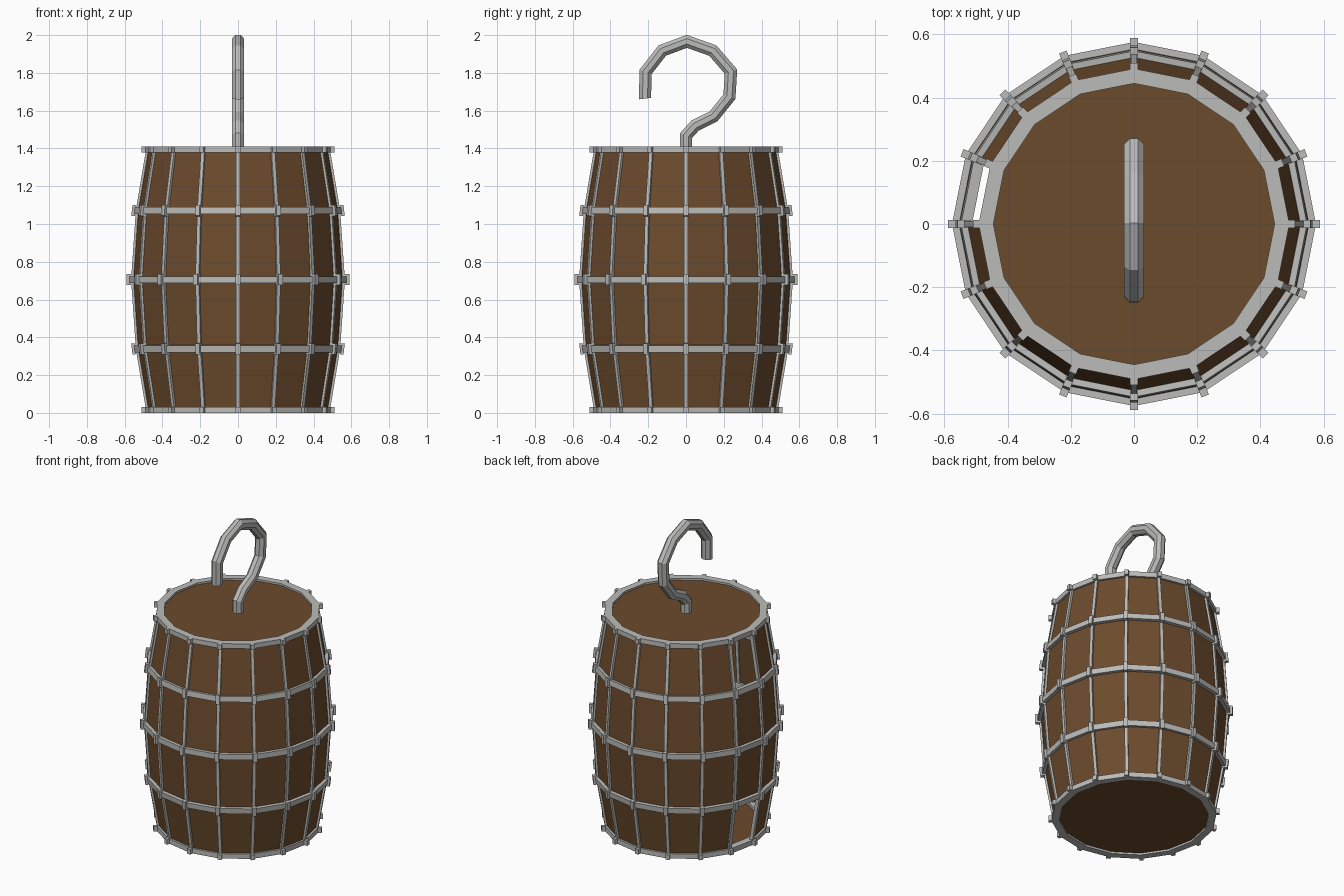
import bpy, bmesh, math
from mathutils import Vector

if "Cube" in bpy.data.objects:
    bpy.data.objects.remove(bpy.data.objects["Cube"])

N = 16
LEVELS = [(0.475, 0.01), (0.53, 0.34), (0.555, 0.705), (0.53, 1.07), (0.475, 1.40)]


def material(name, rgb):
    m = bpy.data.materials.new(name)
    m.diffuse_color = (*rgb, 1)
    m.use_nodes = True
    m.node_tree.nodes["Principled BSDF"].inputs["Base Color"].default_value = m.diffuse_color
    return m


WOOD = material("brown wood", (0.15, 0.070, 0.026))
METAL = material("grey metal", (0.50, 0.50, 0.49))


def finish(name, bm, mat, fix=True):
    if fix:
        bmesh.ops.recalc_face_normals(bm, faces=bm.faces)
    me = bpy.data.meshes.new(name)
    bm.to_mesh(me)
    bm.free()
    me.materials.append(mat)
    ob = bpy.data.objects.new(name, me)
    bpy.context.collection.objects.link(ob)
    return ob


def polar(r, i, z, side=0.0):
    a = 2 * math.pi * i / N
    return Vector((r * math.cos(a) - side * math.sin(a),
                   r * math.sin(a) + side * math.cos(a), z))


def hoop(bm, profile):
    """Revolve a closed (r, z) profile in N flat sides."""
    rings = [[bm.verts.new(polar(r, i, z)) for r, z in profile] for i in range(N)]
    k = len(profile)
    for i in range(N):
        a, b = rings[i], rings[(i + 1) % N]
        for j in range(k):
            bm.faces.new((a[j], b[j], b[(j + 1) % k], a[(j + 1) % k]))


def plate(bm, profile, i, width):
    """Extrude a closed (r, z) profile sideways at barrel corner i."""
    a = [bm.verts.new(polar(r, i, z, -width / 2)) for r, z in profile]
    b = [bm.verts.new(polar(r, i, z, width / 2)) for r, z in profile]
    bm.faces.new(a)
    bm.faces.new(b[::-1])
    k = len(a)
    for j in range(k):
        bm.faces.new((a[j], b[j], b[(j + 1) % k], a[(j + 1) % k]))


def tilted_rect(r0, r1, z, h, slope):
    """Rectangle whose long side follows the barrel wall."""
    rm = (r0 + r1) / 2
    c, s = math.cos(slope), math.sin(slope)
    w = (r1 - r0) / 2
    return [(rm + u * c - v * s, z + u * s + v * c)
            for u, v in ((-w, -h / 2), (w, -h / 2), (w, h / 2), (-w, h / 2))]


# Wooden staves, with one panel missing in the top and bottom rows
bm = bmesh.new()
grid = [[bm.verts.new(polar(r, i, z)) for i in range(N)] for r, z in LEVELS]
for l in range(4):
    for i in range(N):
        if i == 7 and l in (0, 3):
            continue
        j = (i + 1) % N
        bm.faces.new((grid[l][i], grid[l][j], grid[l + 1][j], grid[l + 1][i]))
finish("barrel_staves", bm, WOOD, fix=False)

# Lid and base
for name, z, order in (("barrel_lid", 1.398, 1), ("barrel_base", 0.012, -1)):
    bm = bmesh.new()
    bm.faces.new([bm.verts.new(polar(0.47, i, z)) for i in range(N)][::order])
    finish(name, bm, WOOD, fix=False)

# Metal hoops
RECTS = [(0.445, 0.492, 0.016, 0.032, 0, 0.51),
         (0.515, 0.55, 0.34, 0.036, -0.12, 0.562),
         (0.54, 0.576, 0.705, 0.036, 0, 0.589),
         (0.515, 0.55, 1.07, 0.036, 0.12, 0.562),
         (0.445, 0.492, 1.394, 0.032, 0, 0.51)]
for n, (r0, r1, z, h, slope, tip) in enumerate(RECTS):
    bm = bmesh.new()
    hoop(bm, tilted_rect(r0, r1, z, h, slope))
    finish(f"hoop_{n + 1}", bm, METAL)

# Upright ribs on every corner, with a clamp where they cross a hoop
bm = bmesh.new()
outer = [(r + 0.011, z) for r, z in LEVELS]
inner = [(r - 0.012, z) for r, z in LEVELS]
for i in range(N):
    plate(bm, outer + inner[::-1], i, 0.02)
    for n, (r0, r1, z, h, slope, tip) in enumerate(RECTS):
        tall = 0.032 if n in (0, 4) else 0.058
        plate(bm, tilted_rect(r0 + 0.005, tip, z, tall, slope), i, 0.025)
finish("ribs", bm, METAL)

# Hook: eight-sided mitred tube along a bent path (y, z)
PATH = [(0, 1.385), (0, 1.468), (0.048, 1.521), (0.145, 1.569), (0.23, 1.674),
        (0.238, 1.807), (0.142, 1.918), (0.004, 1.967), (-0.126, 1.918),
        (-0.214, 1.805), (-0.217, 1.664)]
pts = [Vector((0, y, z)) for y, z in PATH]
R = 0.035
bm = bmesh.new()
rings = []
for k, p in enumerate(pts):
    d0 = (p - pts[k - 1]).normalized() if k else Vector((0, 0, 1))
    d1 = (pts[k + 1] - p).normalized() if k < len(pts) - 1 else Vector((0, 0.12, -1)).normalized()
    if k == len(pts) - 1:
        d0 = d1
    t = (d0 + d1).normalized()
    side = Vector((1, 0, 0))
    up = t.cross(side) / max(t.dot(d1), 0.6)
    ring = []
    for j in range(8):
        a = math.pi * (j + 0.5) / 4
        ring.append(bm.verts.new(p + R * (side * math.cos(a) + up * math.sin(a))))
    rings.append(ring)
for a, b in zip(rings, rings[1:]):
    for j in range(8):
        m = (j + 1) % 8
        bm.faces.new((a[j], a[m], b[m], b[j]))
bm.faces.new(rings[0])
bm.faces.new(rings[-1])
finish("hook", bm, METAL)
